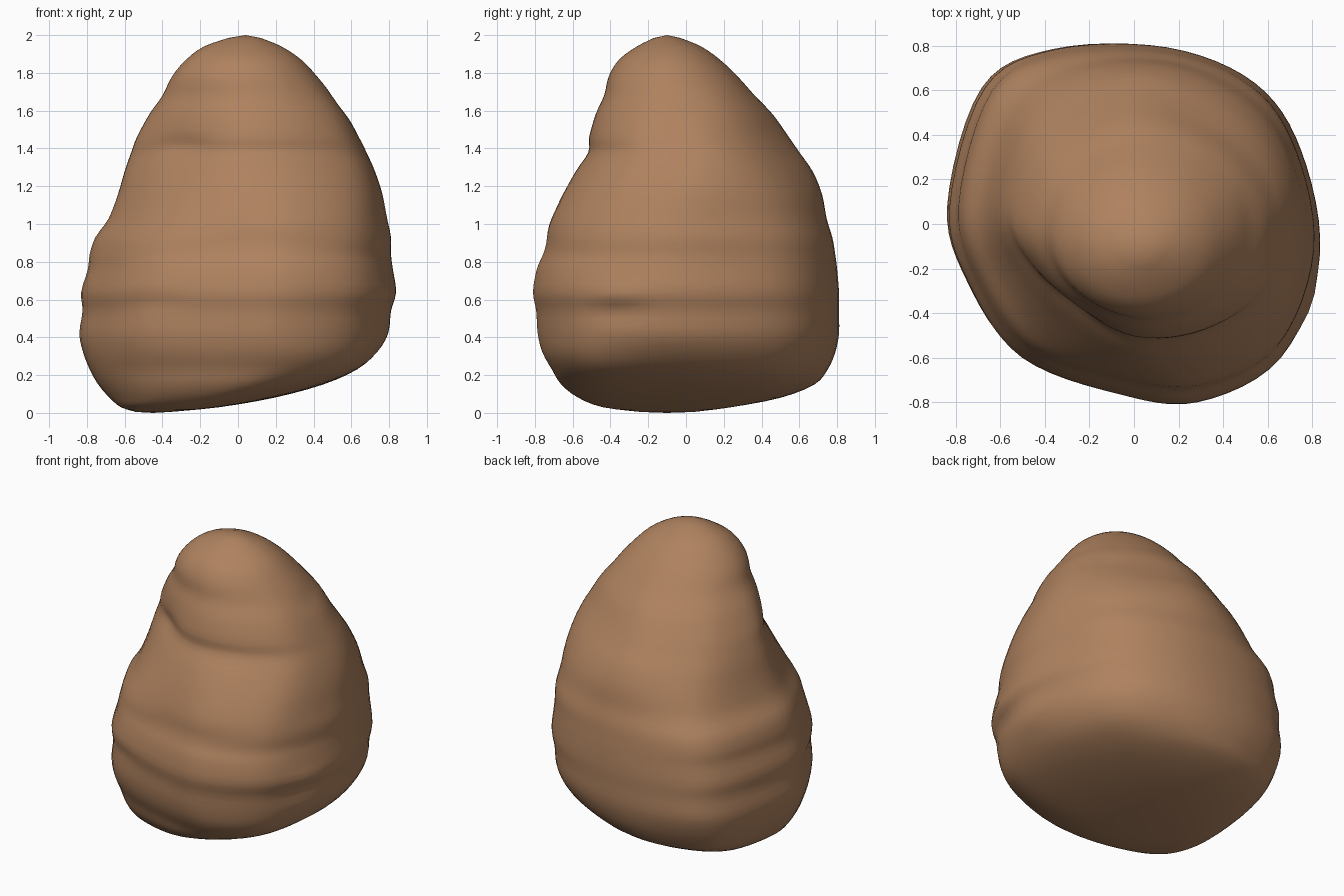
import bpy, bmesh, math
from mathutils import Vector

if "Cube" in bpy.data.objects:
    bpy.data.objects.remove(bpy.data.objects["Cube"])

# Silhouette extents by height: z, left x, right x, front y, back y
LEVELS = [
    (0.005, -0.54, -0.36, -0.24, 0.04), (0.03, -0.62, -0.10, -0.44, 0.24),
    (0.08, -0.68, 0.19, -0.57, 0.50), (0.15, -0.74, 0.45, -0.66, 0.68),
    (0.23, -0.785, 0.63, -0.71, 0.75), (0.32, -0.82, 0.735, -0.76, 0.79),
    (0.42, -0.84, 0.795, -0.785, 0.81), (0.54, -0.823, 0.81, -0.793, 0.81),
    (0.64, -0.83, 0.837, -0.81, 0.81), (0.76, -0.795, 0.82, -0.79, 0.80),
    (0.84, -0.785, 0.81, -0.758, 0.79), (0.93, -0.755, 0.81, -0.742, 0.775),
    (1.03, -0.685, 0.79, -0.715, 0.745), (1.16, -0.635, 0.765, -0.655, 0.72),
    (1.28, -0.60, 0.725, -0.585, 0.67), (1.38, -0.565, 0.68, -0.517, 0.60),
    (1.46, -0.535, 0.64, -0.513, 0.545), (1.58, -0.47, 0.575, -0.48, 0.46),
    (1.68, -0.40, 0.50, -0.435, 0.365), (1.78, -0.35, 0.42, -0.41, 0.275),
    (1.87, -0.275, 0.335, -0.355, 0.18), (1.94, -0.18, 0.23, -0.26, 0.08),
    (1.985, -0.05, 0.12, -0.17, -0.03),
]
# Normalised outlines, counter-clockwise from the right
FOOT = [(1, -.15), (.93, .36), (.72, .73), (.2, .98), (-.35, .98), (-.82, .75),
        (-1, .1), (-.9, -.38), (-.6, -.75), (-.05, -.96), (.48, -1), (.9, -.72)]
BASE = [(1, -.18), (.90, .42), (.65, .80), (.18, 1), (-.42, .99), (-.81, .77),
        (-1, .1), (-.89, -.34), (-.61, -.75), (-.1, -.95), (.34, -1), (.79, -.75)]
SHOULDER = [(1, 0), (.87, .43), (.53, .77), (.02, 1), (-.4, .93), (-.82, .6),
            (-1, 0), (-.85, -.4), (-.55, -.73), (-.08, -1), (.44, -.94), (.88, -.59)]
DOME = [(math.cos(i * math.pi / 6), math.sin(i * math.pi / 6)) for i in range(12)]
# Local folds and dents: centre, radii, inward depth
DENTS = [
    ((-0.30, -0.36, 1.42), (0.14, 0.2, 0.05), 0.02),
    ((-0.45, -0.62, 0.59), (0.16, 0.3, 0.04), 0.010),
    ((0.15, -0.74, 0.90), (0.30, 0.2, 0.05), 0.008),
    ((0.77, -0.35, 0.62), (0.15, 0.10, 0.04), -0.015),
    ((0.77, -0.38, 0.53), (0.15, 0.13, 0.05), 0.015),
    ((0.50, 0.02, 1.62), (0.12, 0.12, 0.06), 0.012),
]
SUB, PER = 3, 6


def catmull(a, b, c, d, t):
    return tuple(0.5 * (2 * q + (r - p) * t + (2 * p - 5 * q + 4 * r - s) * t * t
                        + (3 * q - p - 3 * r + s) * t ** 3)
                 for p, q, r, s in zip(a, b, c, d))


def outline(points):
    n = len(points)
    ring = [catmull(points[i - 1], points[i], points[(i + 1) % n], points[(i + 2) % n], k / PER)
            for i in range(n) for k in range(PER)]
    lo = [min(p[a] for p in ring) for a in (0, 1)]
    hi = [max(p[a] for p in ring) for a in (0, 1)]
    return [tuple(2 * (p[a] - lo[a]) / (hi[a] - lo[a]) - 1 for a in (0, 1)) for p in ring]


# Outline keys by height, blended smoothly in between
KEYS = [(0.18, outline(FOOT)), (0.45, outline(BASE)), (0.85, outline(BASE)),
        (1.42, outline(SHOULDER)), (1.85, outline(DOME))]


def shape_at(z):
    if z <= KEYS[0][0]:
        return KEYS[0][1]
    for (za, a), (zb, b) in zip(KEYS, KEYS[1:]):
        if z <= zb:
            t = (z - za) / (zb - za)
            t = t * t * (3 - 2 * t)
            return [(p[0] + (q[0] - p[0]) * t, p[1] + (q[1] - p[1]) * t) for p, q in zip(a, b)]
    return KEYS[-1][1]


# Levels smoothed along the height
rows, last = [], len(LEVELS) - 1
for i in range(last):
    for k in range(SUB):
        rows.append(catmull(LEVELS[max(i - 1, 0)], LEVELS[i], LEVELS[i + 1],
                            LEVELS[min(i + 2, last)], k / SUB))
rows.append(LEVELS[-1])

# Loft the boulder
bm = bmesh.new()
rings = []
for z, x0, x1, y0, y1 in rows:
    ring = []
    for u, v in shape_at(z):
        p = Vector(((x0 + x1) / 2 + u * (x1 - x0) / 2, (y0 + y1) / 2 + v * (y1 - y0) / 2, z))
        out = Vector((u, v, 0)).normalized()
        push = sum(d * math.exp(-sum(((p[a] - c[a]) / r[a]) ** 2 for a in range(3)))
                   for c, r, d in DENTS)
        ring.append(bm.verts.new(p - out * push))
    rings.append(ring)
n = len(rings[0])
for a, b in zip(rings, rings[1:]):
    for i in range(n):
        bm.faces.new((a[i], a[(i + 1) % n], b[(i + 1) % n], b[i]))
bottom = bm.verts.new((-0.45, -0.1, 0))
top = bm.verts.new((0.04, -0.1, 2))
for i in range(n):
    bm.faces.new((rings[0][(i + 1) % n], rings[0][i], bottom))
    bm.faces.new((rings[-1][i], rings[-1][(i + 1) % n], top))
for f in bm.faces:
    f.smooth = True

mesh = bpy.data.meshes.new("boulder")
bm.to_mesh(mesh)
bm.free()
boulder = bpy.data.objects.new("boulder", mesh)
bpy.context.collection.objects.link(boulder)

brown = bpy.data.materials.new("warm brown stone")
brown.diffuse_color = (0.43, 0.225, 0.115, 1)
brown.use_nodes = True
brown.node_tree.nodes["Principled BSDF"].inputs["Base Color"].default_value = brown.diffuse_color
mesh.materials.append(brown)
